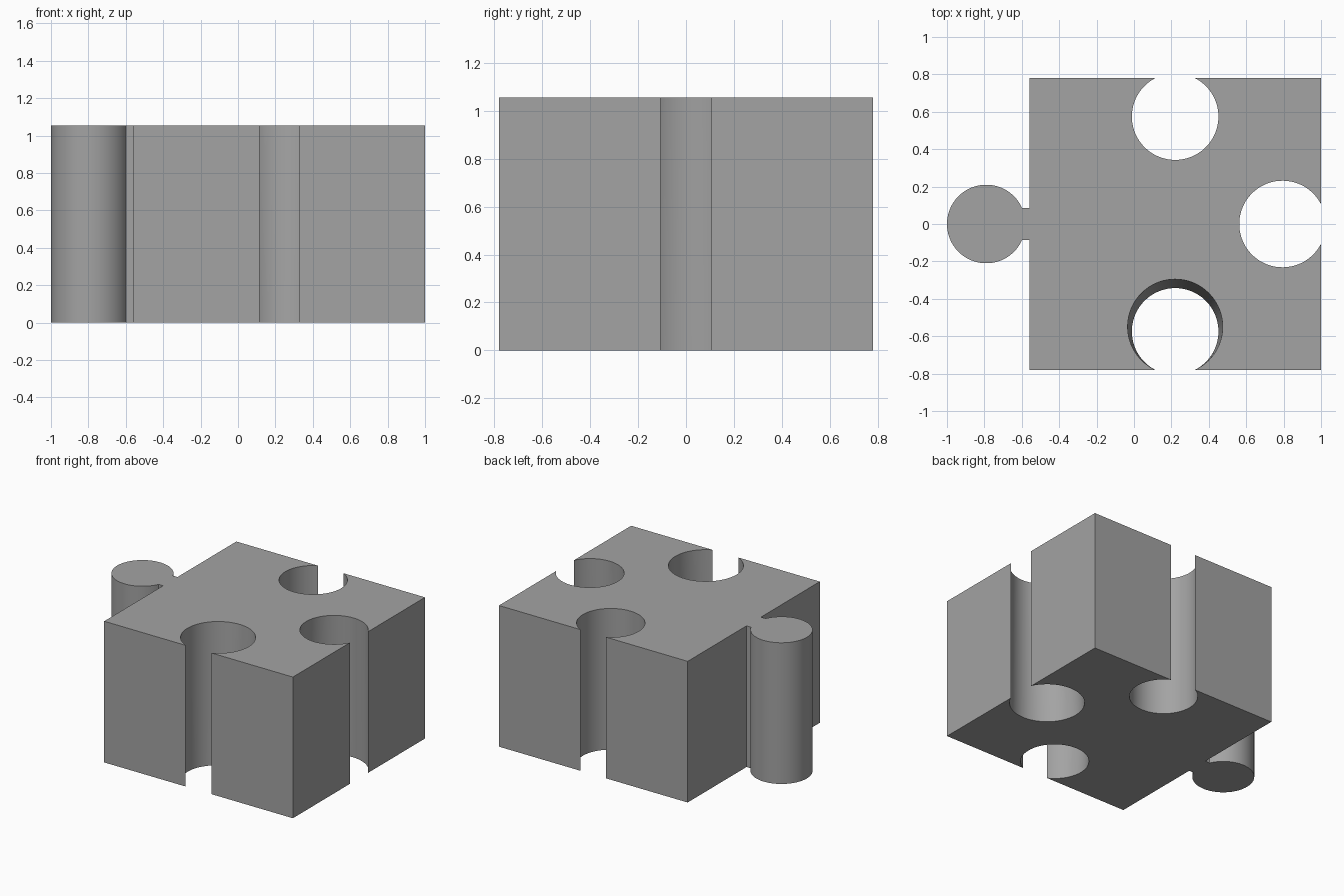
import bpy, bmesh, math

if "Cube" in bpy.data.objects:
    bpy.data.objects.remove(bpy.data.objects["Cube"])

HEIGHT = 1.055
LEFT, RIGHT, HALF = -0.56, 1.0, 0.78
MID = 0.22           # x centre of the square body
OPENING = 0.106      # half width of each socket mouth
STEPS = 64
SMALL, LARGE = 0.2315, 0.254


def arc(cx, cy, r, start, sweep):
    """Points along a circular arc, both ends included."""
    return [(cx + r * math.cos(start + sweep * i / STEPS),
             cy + r * math.sin(start + sweep * i / STEPS)) for i in range(STEPS + 1)]


def socket(edge_x, edge_y, r, facing):
    """Round notch whose mouth is centred on an edge point and looks outwards."""
    gap = math.asin(OPENING / r)
    depth = r * math.cos(gap)
    return arc(edge_x - depth * math.cos(facing), edge_y - depth * math.sin(facing),
               r, facing - gap, 2 * gap - 2 * math.pi)


def outline(front_r, right_r):
    """Jigsaw outline, counter-clockwise from the front left corner."""
    pts = [(LEFT, -HALF)]
    pts += socket(MID, -HALF, front_r, -math.pi / 2) + [(RIGHT, -HALF)]
    pts += socket(RIGHT, 0, right_r, 0) + [(RIGHT, HALF)]
    pts += socket(MID, HALF, SMALL, math.pi / 2) + [(LEFT, HALF)]
    # Neck and round knob on the left
    neck = math.asin(0.085 / 0.21)
    pts += [(LEFT, 0.085)]
    pts += arc(-0.79, 0, 0.21, neck, 2 * math.pi - 2 * neck)
    pts += [(LEFT, -0.085)]
    return pts


# Thick jigsaw piece: front socket widens upwards, right socket widens downwards
bm = bmesh.new()
low = [bm.verts.new((x, y, 0)) for x, y in outline(SMALL, LARGE)]
high = [bm.verts.new((x, y, HEIGHT)) for x, y in outline(LARGE, SMALL)]
n = len(low)
for i in range(n):
    j = (i + 1) % n
    bm.faces.new((low[i], low[j], high[j], high[i]))
bm.faces.new(high)
bm.faces.new(low[::-1])
bmesh.ops.recalc_face_normals(bm, faces=bm.faces)
mesh = bpy.data.meshes.new("puzzle_piece")
bm.to_mesh(mesh)
bm.free()

grey = bpy.data.materials.new("plain grey")
grey.diffuse_color = (0.367, 0.367, 0.367, 1)
grey.use_nodes = True
grey.node_tree.nodes["Principled BSDF"].inputs["Base Color"].default_value = grey.diffuse_color
mesh.materials.append(grey)

piece = bpy.data.objects.new("puzzle_piece", mesh)
bpy.context.collection.objects.link(piece)
bpy.context.view_layer.objects.active = piece
piece.select_set(True)
bpy.ops.object.shade_smooth_by_angle(angle=math.radians(30))
